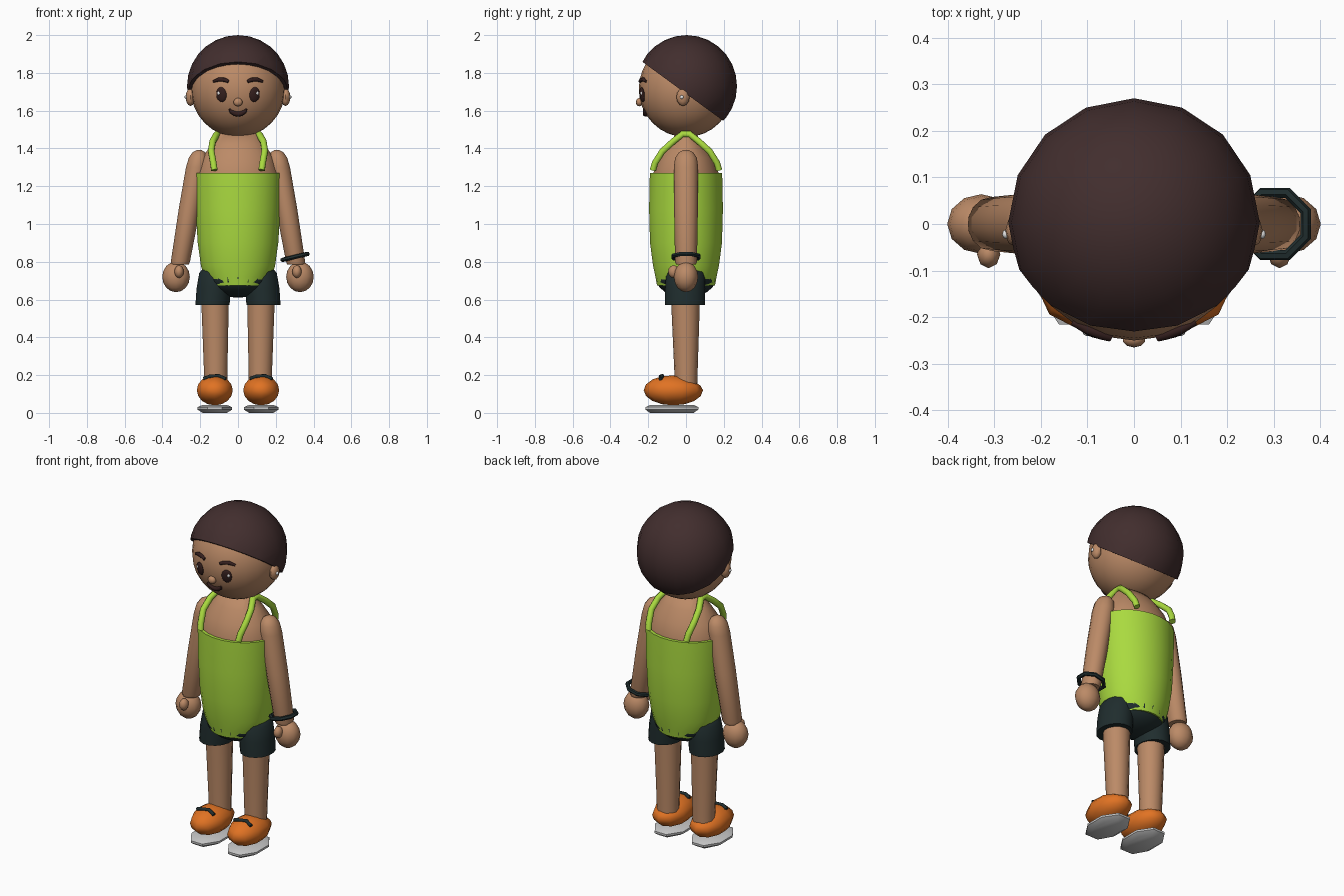
import bpy, bmesh, math
from mathutils import Vector, Matrix

if "Cube" in bpy.data.objects:
    bpy.data.objects.remove(bpy.data.objects["Cube"])


def material(name, rgb):
    m = bpy.data.materials.new(name)
    m.diffuse_color = (*rgb, 1)
    m.use_nodes = True
    m.node_tree.nodes["Principled BSDF"].inputs["Base Color"].default_value = m.diffuse_color
    return m


SKIN = material("tan skin", (0.50, 0.255, 0.135))
HAIR = material("dark brown", (0.054, 0.027, 0.027))
GREEN = material("lime green", (0.40, 0.70, 0.05))
DARK = material("dark teal", (0.014, 0.026, 0.027))
ORANGE = material("orange", (0.75, 0.17, 0.017))
GREY = material("light grey", (0.58, 0.58, 0.58))
WHITE = material("white", (0.85, 0.85, 0.85))
INK = material("face brown", (0.035, 0.014, 0.013))


def smooth(ob, angle=52):
    bpy.ops.object.select_all(action='DESELECT')
    ob.select_set(True)
    bpy.context.view_layer.objects.active = ob
    bpy.ops.object.shade_smooth_by_angle(angle=math.radians(angle))


def finish(name, bm, mat, angle=52):
    bmesh.ops.recalc_face_normals(bm, faces=bm.faces)
    me = bpy.data.meshes.new(name)
    bm.to_mesh(me)
    bm.free()
    me.materials.append(mat)
    ob = bpy.data.objects.new(name, me)
    bpy.context.collection.objects.link(ob)
    smooth(ob, angle)
    return ob


def ball_mesh(loc, radii, seg, rings, rot=None):
    bm = bmesh.new()
    mat = Matrix.Translation(loc) @ (rot or Matrix()) @ Matrix.Diagonal((*radii, 1))
    bmesh.ops.create_uvsphere(bm, u_segments=seg, v_segments=rings, radius=1, matrix=mat)
    return bm


def ball(name, loc, radii, mat, seg=16, rings=10, rot=None):
    return finish(name, ball_mesh(loc, radii, seg, rings, rot), mat)


def stack(name, rings, mat, n=16):
    """Skin of elliptical rings, each (z, x, y, rx, ry), capped at both ends."""
    bm = bmesh.new()
    loops = []
    for z, x, y, rx, ry in rings:
        loops.append([bm.verts.new((x + rx * math.cos((k + .5) * math.tau / n),
                                    y + ry * math.sin((k + .5) * math.tau / n), z))
                      for k in range(n)])
    for a, b in zip(loops, loops[1:]):
        for k in range(n):
            j = (k + 1) % n
            bm.faces.new((a[k], a[j], b[j], b[k]))
    bm.faces.new(loops[0])
    bm.faces.new(loops[-1])
    return finish(name, bm, mat)


def tube(name, points, radius, mat, taper=None, res=2, closed=False):
    cu = bpy.data.curves.new(name, 'CURVE')
    cu.dimensions = '3D'
    cu.bevel_depth = radius
    cu.bevel_resolution = res
    cu.use_fill_caps = True
    sp = cu.splines.new('POLY')
    sp.points.add(len(points) - 1)
    sp.use_cyclic_u = closed
    for i, p in enumerate(points):
        sp.points[i].co = (*p, 1)
        sp.points[i].radius = taper[i] if taper else 1
    cu.materials.append(mat)
    ob = bpy.data.objects.new(name, cu)
    bpy.context.collection.objects.link(ob)
    bpy.ops.object.select_all(action='DESELECT')
    ob.select_set(True)
    bpy.context.view_layer.objects.active = ob
    bpy.ops.object.convert(target='MESH')
    smooth(bpy.context.object)


HEAD = Vector((0, 0, 1.715))


def on_face(x, z, lift=0.0):
    """Point on the front of the head."""
    y = math.sqrt(max(0, .25 ** 2 - x * x - (z - HEAD.z) ** 2))
    p = Vector((x, -y, z))
    return p + (p - HEAD).normalized() * lift


# Head and nose
ball("head", HEAD, (.25, .25, .255), SKIN, 24, 16)
ball("nose", (0, -.247, 1.645), (.025, .018, .022), SKIN, 10, 8)

# Hair cap, cut along a slope that is high in front and low behind
bm = ball_mesh((0, .003, 1.73), (.27, .267, .27), 16, 14)
cut = bmesh.ops.bisect_plane(bm, geom=bm.verts[:] + bm.edges[:] + bm.faces[:],
                             plane_co=(0, 0, 1.69), plane_no=(0, .73, 1), clear_inner=True)
rim = [e for e in cut['geom_cut'] if isinstance(e, bmesh.types.BMEdge)]
bmesh.ops.contextual_create(bm, geom=rim)
finish("hair", bm, HAIR, 45)

# Smile
xs = [-.045, -.036, -.018, 0, .018, .036, .045]
zs = [1.609, 1.596, 1.586, 1.583, 1.586, 1.596, 1.609]
tube("smile", [on_face(x, z, .002) for x, z in zip(xs, zs)], .014, INK,
     [.4, .75, 1, 1, 1, .75, .4])

# Shirt, chest and hips
stack("shirt", [(.675, 0, 0, .155, .155), (.72, 0, 0, .182, .163), (.78, 0, 0, .198, .176),
                (.90, 0, 0, .215, .192), (1.08, 0, 0, .226, .197), (1.27, 0, 0, .233, .193)],
      GREEN, 24)
stack("chest", [(1.2, 0, 0, .22, .178), (1.27, 0, 0, .217, .174), (1.35, 0, 0, .19, .146),
                (1.42, 0, 0, .145, .10), (1.48, 0, 0, .105, .05)], SKIN, 24)
ball("shorts_hips", (0, 0, .72), (.18, .162, .11), DARK, 20, 12)

for s, side in ((1, "left"), (-1, "right")):
    # Eyes, highlights, brows
    p = on_face(s * .088, 1.685)
    turn = (p - HEAD).to_track_quat('Z', 'Y').to_matrix().to_4x4()
    ball(side + "_eye", p, (.029, .040, .010), INK, 16, 8, turn)
    ball(side + "_eye_highlight", on_face(s * .099, 1.693, .008), (.008, .010, .004),
         WHITE, 10, 6, turn)
    tube(side + "_brow", [on_face(s * x, z, .002) for x, z in
                          ((.05, 1.754), (.07, 1.763), (.10, 1.765), (.13, 1.754))],
         .011, INK, [.8, 1, 1, .6])
    # Ears and studs
    ball(side + "_ear", (s * .252, -.016, 1.672), (.025, .035, .047), SKIN, 8, 6)
    ball(side + "_ear_stud", (s * .275, -.022, 1.672), (.008, .010, .010), WHITE, 8, 6)

    # Shoulder straps running over from front to back
    half = [(.125, -.175, 1.285), (.131, -.163, 1.325), (.142, -.125, 1.385),
            (.135, -.07, 1.435), (.112, -.02, 1.475)]
    path = half + [(x, -y, z) for x, y, z in reversed(half)]
    tube(side + "_strap", [(s * x, y, z) for x, y, z in path], .018, GREEN)

    # Arm, hand and thumb
    stack(side + "_arm", [(.785, s * .307, 0, .047, .052), (.80, s * .305, 0, .052, .058),
                          (1.08, s * .257, 0, .058, .063), (1.30, s * .217, 0, .06, .064),
                          (1.35, s * .21, 0, .052, .058), (1.38, s * .207, 0, .034, .038),
                          (1.392, s * .206, 0, .012, .014)], SKIN, 14)
    ball(side + "_hand", (s * .328, 0, .72), (.073, .064, .081), SKIN, 12, 8)
    ball(side + "_thumb", (s * .312, -.065, .748), (.025, .03, .034), SKIN, 8, 6)

    # Leg and shorts leg
    stack(side + "_leg", [(.13, s * .118, 0, .062, .06), (.2, s * .118, 0, .063, .061),
                          (.64, s * .122, -.003, .076, .078)], SKIN, 14)
    stack(side + "_shorts_leg", [(.572, s * .135, -.005, .092, .108),
                                 (.66, s * .128, -.004, .093, .108),
                                 (.74, s * .117, -.002, .09, .105),
                                 (.78, s * .105, 0, .07, .09)], DARK, 16)

    # Shoe, lace and sole
    bm = ball_mesh((s * .123, -.067, .12), (.1, .157, .08), 10, 8)
    for v in bm.verts:
        if v.co.z > .12 and v.co.y > -.08:
            v.co.z -= .12 * (v.co.y + .08) * (v.co.z - .12) / .08
    finish(side + "_shoe", bm, ORANGE)
    tube(side + "_lace", [(s * .123 + dx, y, z) for dx, y, z in
                          ((-.058, -.125, .181), (-.025, -.135, .193),
                           (.02, -.125, .196), (.058, -.135, .179))], .010, DARK)
    stack(side + "_sole", [(0, s * .123, -.075, .07, .125), (.018, s * .123, -.075, .1, .152),
                           (.03, s * .123, -.075, .1, .152), (.042, s * .123, -.075, .07, .125)],
          GREY, 8)

# Bracelet on one wrist, tilted up on the outside
tube("bracelet", [(.302 + .072 * math.cos(a), .072 * math.sin(a), .826 + .017 * math.cos(a))
                  for a in [(k + .5) * math.tau / 8 for k in range(8)]],
     .012, DARK, res=1, closed=True)
